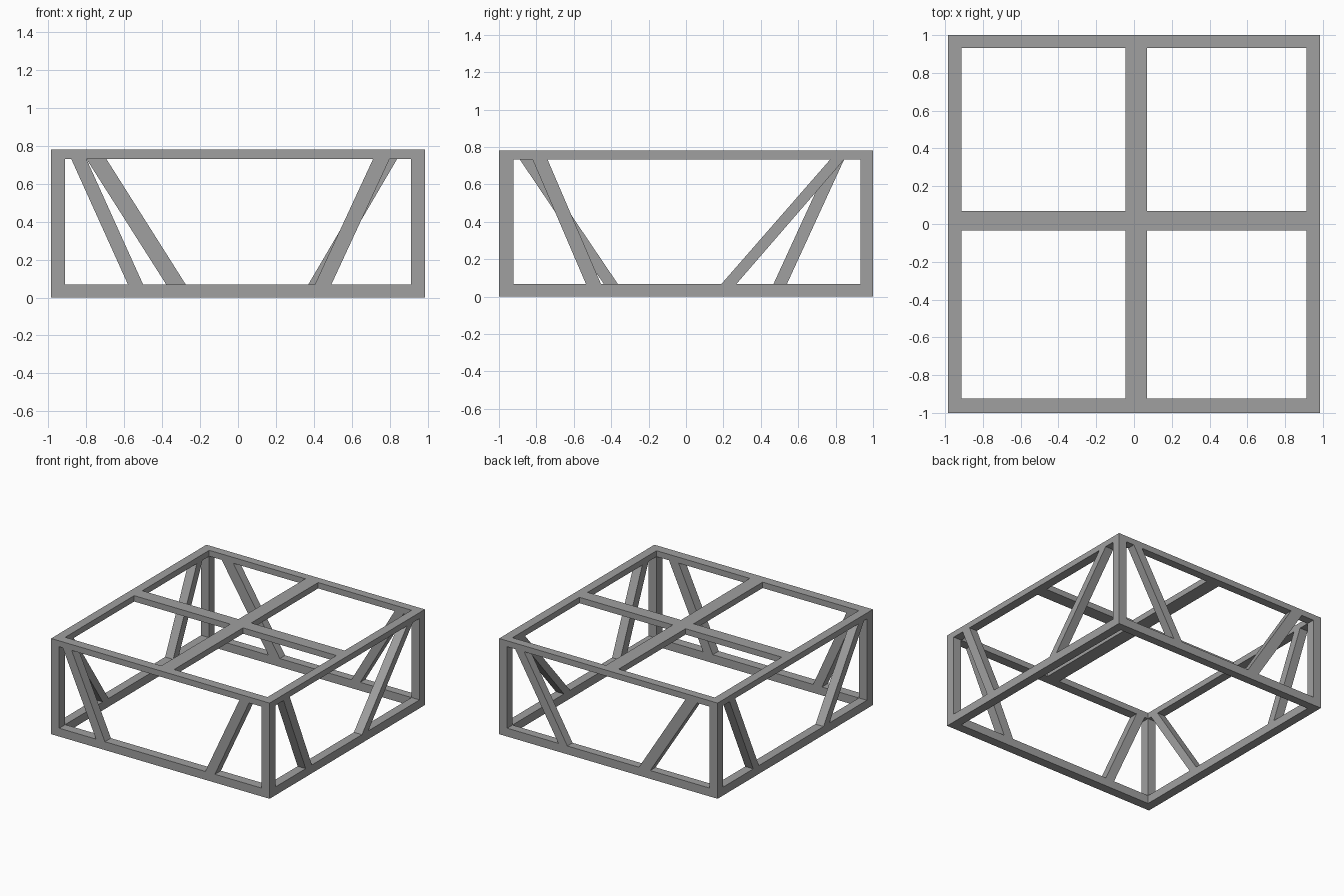
import bpy

if "Cube" in bpy.data.objects:
    bpy.data.objects.remove(bpy.data.objects["Cube"])

grey = bpy.data.materials.new("steel_grey")
grey.diffuse_color = (0.35, 0.35, 0.35, 1)
grey.use_nodes = True
grey.node_tree.nodes["Principled BSDF"].inputs["Base Color"].default_value = grey.diffuse_color

X, Y, H = 0.985, 1.0, 0.78          # half sizes and height
XI, YF, YB = 0.912, -0.923, 0.932   # inner edges of the outer frame
ZB, ZT = 0.068, 0.732               # top of bottom rails, underside of top rails

FACES = [(3, 2, 1, 0), (4, 5, 6, 7), (0, 1, 5, 4),
         (1, 2, 6, 5), (2, 3, 7, 6), (3, 0, 4, 7)]


def hexa(name, low, high):
    """Six-sided solid from a lower and an upper rectangle (x0, x1, y0, y1, z)."""
    verts = []
    for x0, x1, y0, y1, z in (low, high):
        verts += [(x0, y0, z), (x1, y0, z), (x1, y1, z), (x0, y1, z)]
    mesh = bpy.data.meshes.new(name)
    mesh.from_pydata(verts, [], FACES)
    mesh.materials.append(grey)
    ob = bpy.data.objects.new(name, mesh)
    bpy.context.collection.objects.link(ob)


def box(name, x0, x1, y0, y1, z0, z1):
    hexa(name, (x0, x1, y0, y1, z0), (x0, x1, y0, y1, z1))


# Bottom and top rectangular frames
for level, z0, z1 in (("bottom", 0, ZB), ("top", ZT, H)):
    box(level + "_front_rail", -X, X, -Y, YF, z0, z1)
    box(level + "_back_rail", -X, X, YB, Y, z0, z1)
    box(level + "_left_rail", -X, -XI, YF, YB, z0, z1)
    box(level + "_right_rail", XI, X, YF, YB, z0, z1)

# Corner posts
for side, x0, x1 in (("left", -X, -XI), ("right", XI, X)):
    box("front_%s_post" % side, x0, x1, -Y, YF, ZB, ZT)
    box("back_%s_post" % side, x0, x1, YB, Y, ZB, ZT)

# Cross beams of the top
CX0, CX1 = -0.045, 0.07
box("top_long_beam", CX0, CX1, YF, YB, ZT, H)
box("top_cross_beam_left", -XI, CX0, -0.035, 0.07, ZT, H)
box("top_cross_beam_right", CX1, XI, -0.035, 0.07, ZT, H)

# Diagonal braces on front and back: foot and head ranges along x
for name, y0, y1, foot, head in (
        ("front_left_brace", -Y, YF, (-0.58, -0.50), (-0.88, -0.80)),
        ("front_right_brace", -Y, YF, (0.405, 0.492), (0.713, 0.80)),
        ("back_left_brace", YB, Y, (-0.378, -0.275), (-0.80, -0.695)),
        ("back_right_brace", YB, Y, (0.37, 0.45), (0.76, 0.84))):
    hexa(name, (*foot, y0, y1, ZB), (*head, y0, y1, ZT))

# Diagonal braces on left and right: foot and head ranges along y
for name, x0, x1, foot, head in (
        ("right_front_brace", XI, X, (-0.535, -0.455), (-0.82, -0.74)),
        ("right_back_brace", XI, X, (0.19, 0.27), (0.77, 0.845)),
        ("left_front_brace", -X, -XI, (-0.44, -0.365), (-0.888, -0.813)),
        ("left_back_brace", -X, -XI, (0.468, 0.54), (0.773, 0.845))):
    hexa(name, (x0, x1, *foot, ZB), (x0, x1, *head, ZT))
